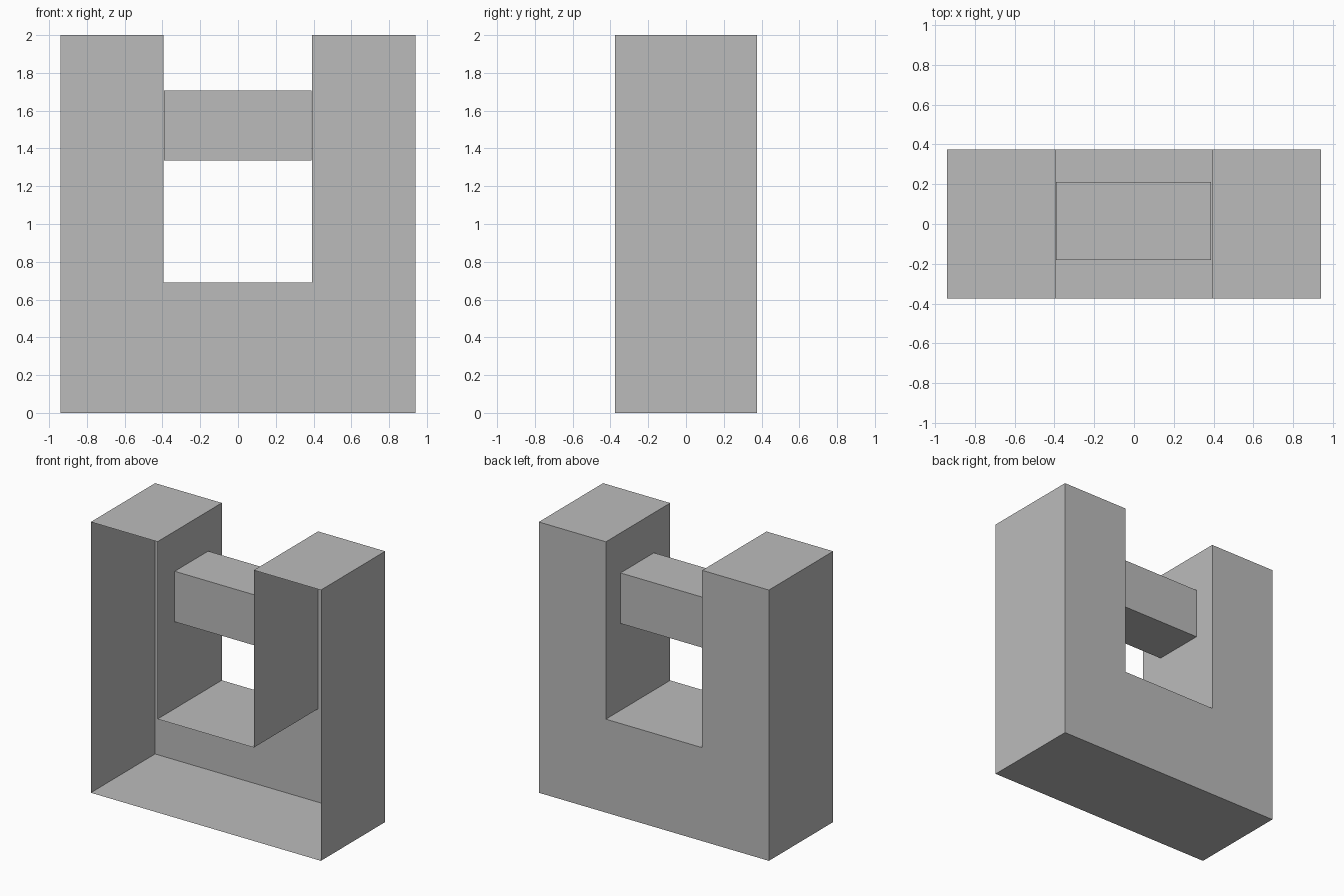
import bpy
import bmesh

if "Cube" in bpy.data.objects:
    bpy.data.objects.remove(bpy.data.objects["Cube"])

# Single flat grey
grey = bpy.data.materials.new("plain grey")
grey.use_nodes = True
colour = (0.5, 0.5, 0.5, 1)
grey.diffuse_color = colour
grey.node_tree.nodes["Principled BSDF"].inputs["Base Color"].default_value = colour


def extrude_profile(name, outline, front, back, open_front=False):
    """Extrude an x-z outline from back to front, with an optional open front."""
    bm = bmesh.new()
    back_face = bm.faces.new([bm.verts.new((x, back, z)) for x, z in outline])
    result = bmesh.ops.extrude_face_region(bm, geom=[back_face], use_keep_orig=True)
    moved = [g for g in result["geom"] if isinstance(g, bmesh.types.BMVert)]
    cap = [g for g in result["geom"] if isinstance(g, bmesh.types.BMFace)]
    bmesh.ops.translate(bm, verts=moved, vec=(0, front - back, 0))
    bmesh.ops.recalc_face_normals(bm, faces=bm.faces)
    if open_front:
        bmesh.ops.delete(bm, geom=cap, context="FACES_ONLY")
    mesh = bpy.data.meshes.new(name)
    bm.to_mesh(mesh)
    bm.free()
    mesh.materials.append(grey)
    obj = bpy.data.objects.new(name, mesh)
    bpy.context.collection.objects.link(obj)
    return obj


# U-shaped shell: hollow, with its front left open
half_width, half_depth, height = 0.94, 0.375, 2.0
notch_left, notch_right, notch_floor = -0.395, 0.392, 0.69
extrude_profile("u_shaped_shell", [
    (-half_width, 0), (half_width, 0), (half_width, height),
    (notch_right, height), (notch_right, notch_floor),
    (notch_left, notch_floor), (notch_left, height), (-half_width, height),
], -half_depth, half_depth, open_front=True)

# Crossbar between the two uprights
left, right, bottom, top = -0.391, 0.388, 1.335, 1.708
extrude_profile("crossbar", [
    (left, bottom), (right, bottom), (right, top), (left, top),
], -0.18, 0.21)
